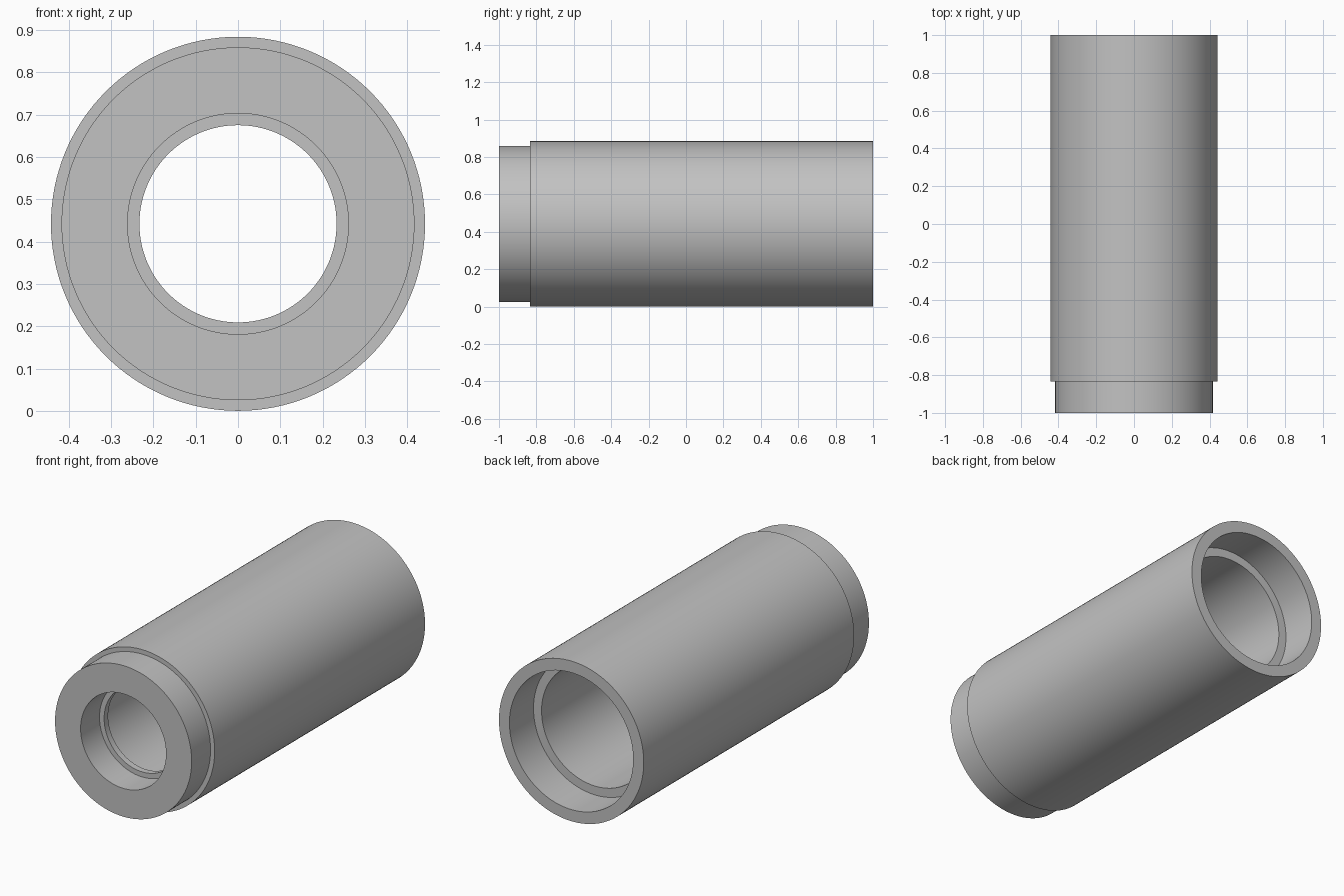
import bpy
import bmesh
import math
from mathutils import Vector

cube = bpy.data.objects.get("Cube")
if cube:
    bpy.data.objects.remove(cube, do_unlink=True)

# One plain grey for the whole part
grey = bpy.data.materials.new("plain_grey")
grey.use_nodes = True
colour = (0.54, 0.54, 0.54, 1.0)
grey.diffuse_color = colour
grey.node_tree.nodes["Principled BSDF"].inputs["Base Color"].default_value = colour

OUTER, COLLAR = 0.442, 0.417          # outside radii
FRONT_BORE, LIP, CAVITY, SOCKET = 0.261, 0.233, 0.329, 0.378   # inside radii
SEGMENTS = 128


def revolve(name, profile):
    """Turn a closed (radius, y) profile about the lengthwise axis."""
    bm = bmesh.new()
    verts = [bm.verts.new((r, y, 0)) for r, y in profile]
    edges = [bm.edges.new((v, verts[(i + 1) % len(verts)])) for i, v in enumerate(verts)]
    bmesh.ops.spin(bm, geom=verts + edges, cent=(0, 0, 0), axis=(0, 1, 0),
                   angle=math.tau, steps=SEGMENTS, use_merge=True)
    bmesh.ops.remove_doubles(bm, verts=bm.verts, dist=0.0001)
    bmesh.ops.recalc_face_normals(bm, faces=bm.faces)
    bmesh.ops.translate(bm, verts=bm.verts, vec=Vector((0, 0, OUTER)))
    mesh = bpy.data.meshes.new(name)
    bm.to_mesh(mesh)
    bm.free()
    obj = bpy.data.objects.new(name, mesh)
    bpy.context.collection.objects.link(obj)
    mesh.materials.append(grey)
    bpy.ops.object.select_all(action="DESELECT")
    obj.select_set(True)
    bpy.context.view_layer.objects.active = obj
    bpy.ops.object.shade_smooth_by_angle(angle=math.radians(30))
    return obj


# Stepped sleeve: collar at the front, inner lip, wide cavity, rear socket
revolve("stepped_sleeve", [
    (COLLAR, -1), (COLLAR, -0.835), (OUTER, -0.835), (OUTER, 1),
    (SOCKET, 1), (SOCKET, 0.79), (CAVITY, 0.79), (CAVITY, -0.8),
    (LIP, -0.8), (LIP, -0.835), (FRONT_BORE, -0.835), (FRONT_BORE, -1),
])
